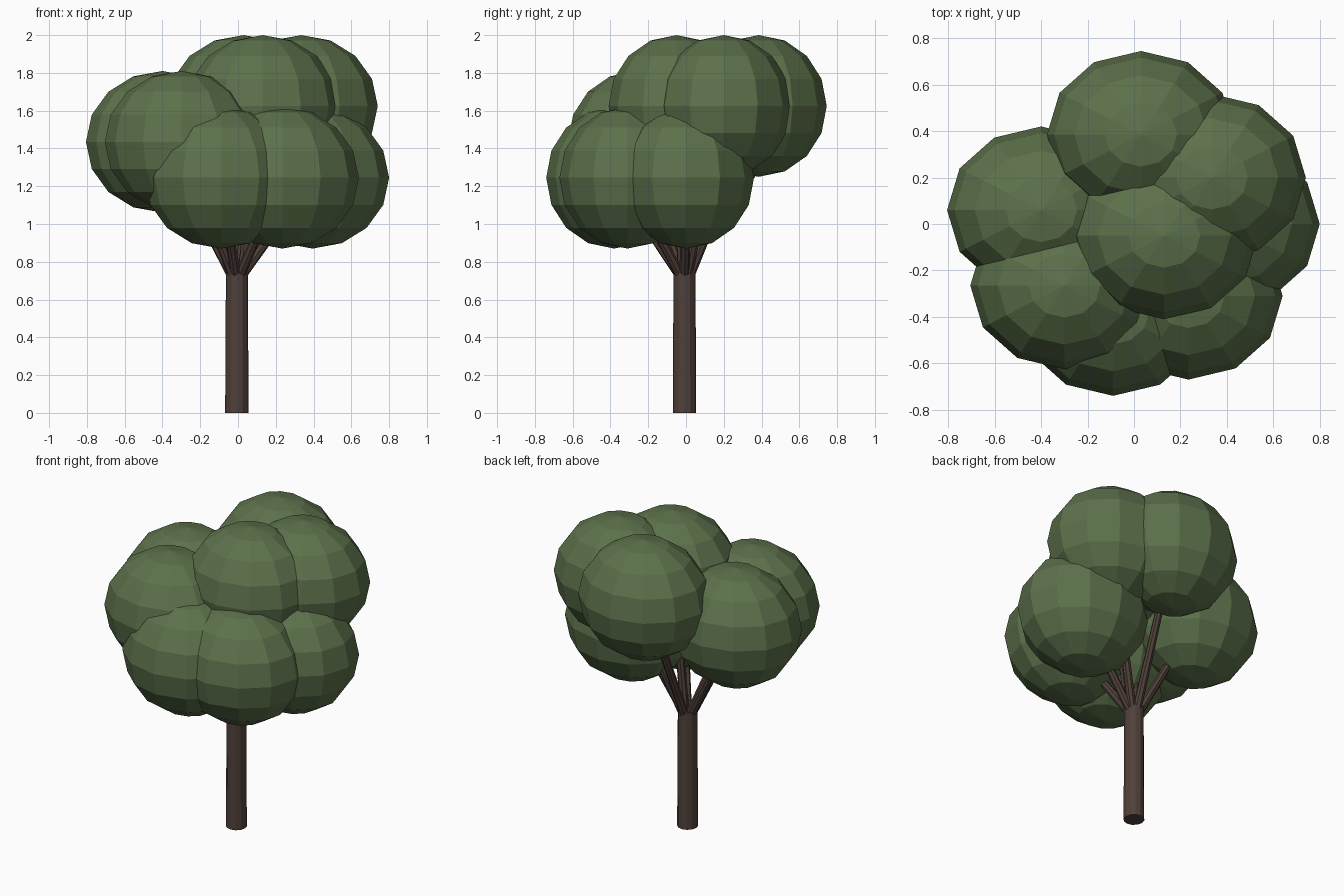
import bpy
from mathutils import Vector

if "Cube" in bpy.data.objects:
    bpy.data.objects.remove(bpy.data.objects["Cube"])


def material(name, rgb):
    m = bpy.data.materials.new(name)
    m.diffuse_color = (*rgb, 1)
    m.use_nodes = True
    m.node_tree.nodes["Principled BSDF"].inputs["Base Color"].default_value = m.diffuse_color
    return m


leaf_green = material("leaf green", (0.107, 0.165, 0.07))
bark_brown = material("bark brown", (0.080, 0.052, 0.043))


def finish(name, mat):
    ob = bpy.context.object
    ob.name = name
    ob.data.materials.append(mat)
    return ob


def limb(name, start, end, r1, r2, sides):
    """Tapered cylinder between two points."""
    start, end = Vector(start), Vector(end)
    d = end - start
    bpy.ops.mesh.primitive_cone_add(vertices=sides, radius1=r1, radius2=r2, depth=d.length,
                                    location=(start + end) / 2,
                                    rotation=d.to_track_quat('Z', 'Y').to_euler())
    return finish(name, bark_brown)


# Foliage clumps: three tiers of slightly flattened faceted spheres
clumps = [
    (0.03, 0.385, 1.625), (0.335, 0.20, 1.625), (0.13, -0.05, 1.625),   # top tier
    (-0.40, 0.06, 1.435), (-0.30, -0.265, 1.435),                       # middle tier
    (-0.09, -0.38, 1.245), (0.235, -0.31, 1.245), (0.395, 0.0, 1.245),  # low tier
]
for i, c in enumerate(clumps):
    bpy.ops.mesh.primitive_uv_sphere_add(segments=12, ring_count=8, radius=1, location=c)
    clump = finish(f"foliage_clump_{i + 1}", leaf_green)
    clump.scale = (0.405, 0.36, 0.375)

# Trunk
TRUNK = Vector((-0.006, -0.008, 0))
limb("trunk", TRUNK, TRUNK + Vector((0, 0, 0.76)), 0.062, 0.058, 12)

# Branches: one from the trunk top into the middle of each clump
for i, c in enumerate(clumps):
    target = Vector(c)
    out = Vector((c[0], c[1], 0)).normalized() * 0.03
    limb(f"branch_{i + 1}", TRUNK + out + Vector((0, 0, 0.735)), target, 0.027, 0.022, 8)
